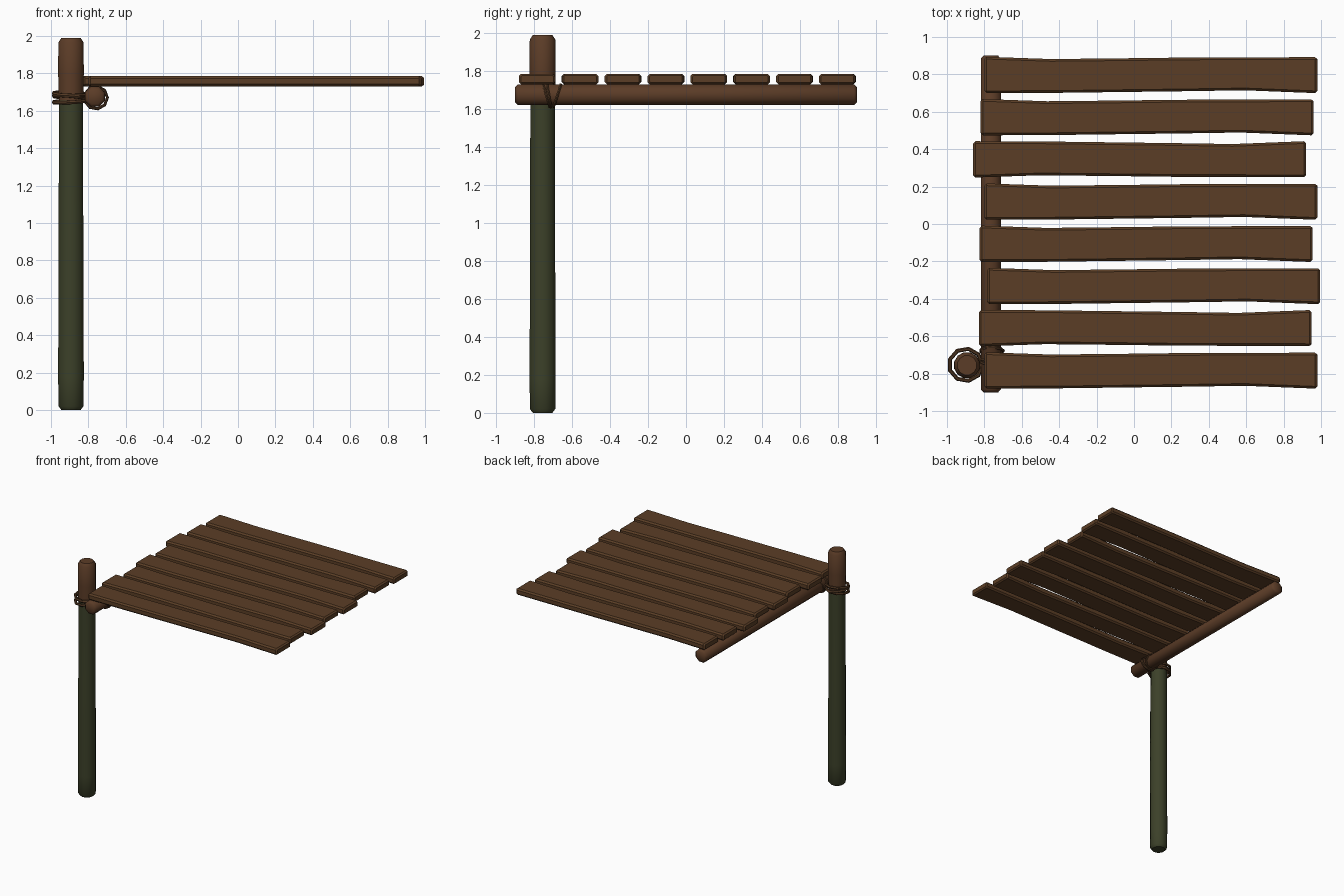
import bpy, bmesh, math
from mathutils import Vector, Matrix

if "Cube" in bpy.data.objects:
    bpy.data.objects.remove(bpy.data.objects["Cube"])


def material(name, rgb):
    m = bpy.data.materials.new(name)
    m.diffuse_color = (*rgb, 1)
    m.use_nodes = True
    m.node_tree.nodes["Principled BSDF"].inputs["Base Color"].default_value = m.diffuse_color
    return m


WOOD = material("brown wood", (0.105, 0.048, 0.019))
LOG = material("log brown", (0.105, 0.045, 0.02))
MOSS = material("mossy green", (0.045, 0.052, 0.022))
ROPE = material("rope brown", (0.085, 0.04, 0.017))


def finish(name, bm, mats, smooth=None):
    bmesh.ops.recalc_face_normals(bm, faces=bm.faces)
    me = bpy.data.meshes.new(name)
    bm.to_mesh(me)
    bm.free()
    for m in mats:
        me.materials.append(m)
    ob = bpy.data.objects.new(name, me)
    bpy.context.collection.objects.link(ob)
    if smooth:
        bpy.ops.object.select_all(action='DESELECT')
        ob.select_set(True)
        bpy.context.view_layer.objects.active = ob
        bpy.ops.object.shade_smooth_by_angle(angle=math.radians(smooth))
    return ob


def loft(bm, rings):
    """Skin a list of point rings and cap both ends."""
    vs = [[bm.verts.new(p) for p in r] for r in rings]
    n = len(vs[0])
    for a, b in zip(vs, vs[1:]):
        for i in range(n):
            bm.faces.new((a[i], a[(i + 1) % n], b[(i + 1) % n], b[i]))
    bm.faces.new(vs[0])
    bm.faces.new(vs[-1])


def log(name, profile, sides, matrix, mats, smooth=50):
    """Log turned from (radius, height) pairs along local z."""
    bm = bmesh.new()
    step = 2 * math.pi / sides
    loft(bm, [[matrix @ Vector((r * math.cos((i + .5) * step), r * math.sin((i + .5) * step), z))
               for i in range(sides)] for r, z in profile])
    return finish(name, bm, mats, smooth)


# corner post, green below the lashing
post = log("post", [(.053, 0), (.069, .02), (.071, .18), (.068, 1.0), (.067, 1.655),
                    (.071, 1.80), (.070, 1.965), (.053, 1.99)], 12,
           Matrix.Translation((-.893, -.755, 0)), [LOG, MOSS])
for f in post.data.polygons:
    f.material_index = 1 if f.center.z < 1.6 else 0

# horizontal beam under the planks
log("beam", [(.042, -.9), (.058, -.885), (.058, .885), (.042, .9)], 8,
    Matrix.Translation((-.765, 0, 1.675)) @ Matrix.Rotation(-math.pi / 2, 4, 'X'), [LOG])


# deck planks: pinched edges, chamfered ends and sides
def plank(name, x0, y, flip):
    L, hw, z0, z1, c = 1.78, .097, 1.73, 1.785, .012
    bm = bmesh.new()
    rings = []
    for t, up, dn in [(0, -c, -c), (c / L, 0, 0), (.2, -.012, -.001), (.42, -.008, -.006),
                      (.6, -.004, -.010), (.78, -.003, -.015), (1 - c / L, -.002, 0),
                      (1, -c, -c)]:
        if flip:
            up, dn = dn, up
        # mirrored planks swap the pinch between their two edges
        e = c * .8 if t in (0, 1) else 0
        a, b, lo, hi, x = y - hw - dn, y + hw + up, z0 + e, z1 - e, x0 + t * L
        k = c if not e else .004
        rings.append([(x, a, lo + k), (x, a + k, lo), (x, b - k, lo), (x, b, lo + k),
                      (x, b, hi - k), (x, b - k, hi), (x, a + k, hi), (x, a, hi - k)])
    loft(bm, rings)
    finish(name, bm, [WOOD], 30)


starts = [-.80, -.83, -.785, -.825, -.80, -.86, -.82, -.80]
for i, x0 in enumerate(starts):
    plank(f"plank_{i + 1}", x0, -.783 + i * .2257, i in (1, 5))


# rope lashing: thin faceted rings
def rope(name, centre, rx, ry, rot, sides=9, thick=.011):
    bm = bmesh.new()
    m = Matrix.Translation(centre) @ rot
    vs = []
    for i in range(sides):
        a = 2 * math.pi * i / sides
        d = Vector((rx * math.cos(a), ry * math.sin(a), 0))
        n = d.normalized()
        vs.append([bm.verts.new(m @ (d + n * thick * math.cos(b) + Vector((0, 0, thick * math.sin(b)))))
                   for b in (k * math.pi / 3 for k in range(6))])
    for i in range(sides):
        a, b = vs[i], vs[(i + 1) % sides]
        for k in range(6):
            bm.faces.new((a[k], a[(k + 1) % 6], b[(k + 1) % 6], b[k]))
    finish(name, bm, [ROPE], 50)


def R(deg, axis):
    return Matrix.Rotation(math.radians(deg), 4, axis)


# turns around the post
for i, (z, tx, ty) in enumerate([(1.65, 4, -3), (1.672, -5, 5), (1.69, 6, 2)]):
    rope(f"post_lashing_{i + 1}", (-.9, -.753, z), .089, .087, R(tx, 'X') @ R(ty, 'Y'))
# slanted turns around the beam, leaning together at the top
for i, (y, tilt) in enumerate([(-.735, 17), (-.722, 10), (-.678, -18)]):
    rope(f"beam_lashing_{i + 1}", (-.76, y, 1.67), .062, .062, R(90 + tilt, 'X'), 9, .008)
